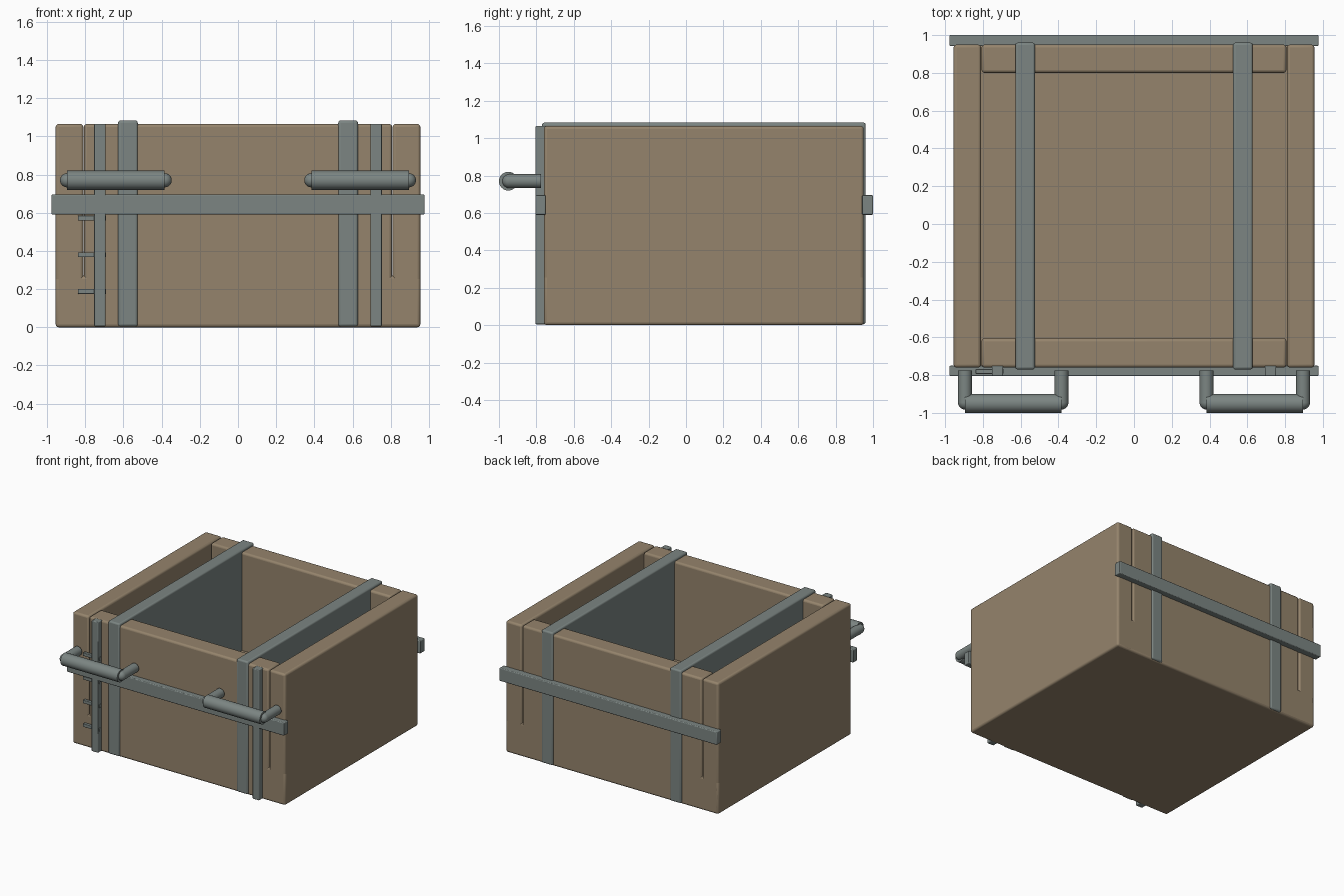
import bpy
import math

cube = bpy.data.objects.get("Cube")
if cube:
    bpy.data.objects.remove(cube, do_unlink=True)


def material(name, color):
    m = bpy.data.materials.new(name)
    m.use_nodes = True
    m.diffuse_color = color
    m.node_tree.nodes["Principled BSDF"].inputs["Base Color"].default_value = color
    return m


WOOD = material("tan wood", (0.30, 0.23, 0.15, 1))
METAL = material("grey metal", (0.20, 0.235, 0.225, 1))


def finish(name, mat, bevel):
    ob = bpy.context.object
    ob.name = name
    ob.data.materials.append(mat)
    if bevel:
        mod = ob.modifiers.new("soft edges", "BEVEL")
        mod.width = bevel
        mod.segments = 3
    bpy.ops.object.shade_smooth_by_angle(angle=math.radians(35))
    return ob


def box(name, xs, ys, zs, mat, bevel=0.006):
    spans = (xs, ys, zs)
    bpy.ops.mesh.primitive_cube_add(size=1, location=[(a + b) / 2 for a, b in spans])
    bpy.context.object.scale = [b - a for a, b in spans]
    bpy.ops.object.transform_apply(location=False, rotation=False, scale=True)
    return finish(name, mat, bevel)


def rod(name, center, radius, length, rotation):
    bpy.ops.mesh.primitive_cylinder_add(vertices=32, radius=radius, depth=length,
                                        location=center, rotation=rotation)
    return finish(name, METAL, 0)


FRONT, BACK, TOP = -0.76, 0.95, 1.065

# Wooden crate: floor, front and back panels
box("floor", (-0.955, 0.955), (FRONT, BACK), (0, 0.27), WOOD, 0.016)
box("front_wall", (-0.807, 0.807), (FRONT, -0.605), (0, TOP), WOOD, 0.016)
box("back_wall", (-0.807, 0.807), (0.8, BACK), (0, TOP), WOOD, 0.016)

# Parts repeated on each side
for side, s in (("right", -1), ("left", 1)):
    def span(a, b):
        return sorted((s * a, s * b))

    box(side + "_wall", span(0.81, 0.955), (FRONT, BACK), (0, TOP), WOOD, 0.016)
    box(side + "_divider", span(0.525, 0.628), (-0.77, 0.96), (0.005, 1.083), METAL, 0.012)
    box(side + "_front_rail", span(0.693, 0.753), (-0.805, -0.75), (0.005, TOP), METAL)

    # Handle: a thick grip on two posts
    rod(side + "_handle_grip", (s * 0.64, -0.95, 0.77), 0.05, 0.51, (0, math.pi / 2, 0))
    for end, x in (("inner", 0.384), ("outer", 0.895)):
        rod(f"{side}_handle_{end}_post", (s * x, -0.86, 0.77), 0.037, 0.17, (math.pi / 2, 0, 0))
        bpy.ops.mesh.primitive_uv_sphere_add(segments=24, ring_count=12, radius=0.037,
                                             location=(s * x, -0.945, 0.77))
        finish(f"{side}_handle_{end}_corner", METAL, 0)

# Horizontal bands
box("front_band", (-0.977, 0.977), (-0.805, -0.75), (0.59, 0.695), METAL)
box("back_band", (-0.977, 0.977), (0.942, 1.0), (0.59, 0.695), METAL)

# Small hinge tabs beside the right rail
for i in range(4):
    z = 0.188 + 0.192 * i
    box(f"hinge_tab_{i + 1}", (-0.838, -0.69), (-0.793, -0.768), (z - 0.013, z + 0.013), METAL, 0.003)
